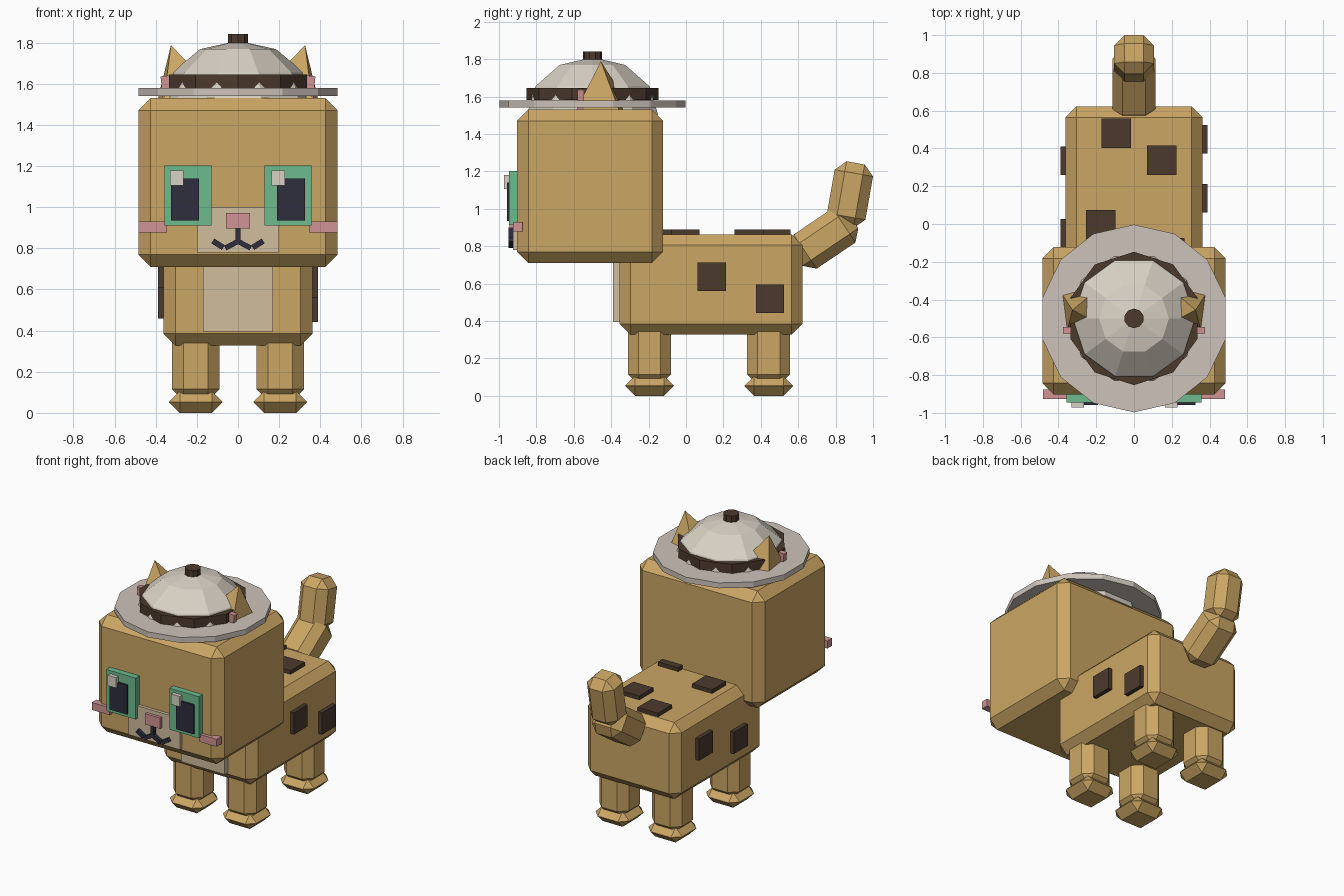
import bpy, bmesh
from math import radians, pi
from mathutils import Matrix, Vector

if "Cube" in bpy.data.objects:
    bpy.data.objects.remove(bpy.data.objects["Cube"])


def material(name, r, g, b):
    lin = [((c / 255 + 0.055) / 1.055) ** 2.4 for c in (r, g, b)]
    m = bpy.data.materials.new(name)
    m.diffuse_color = (*lin, 1)
    m.use_nodes = True
    m.node_tree.nodes["Principled BSDF"].inputs["Base Color"].default_value = m.diffuse_color
    return m


TAN = material("tan fur", 203, 166, 100)
CREAM = material("cream fur", 208, 189, 157)
BROWN = material("dark brown", 76, 58, 45)
DOME = material("pale helmet", 217, 209, 197)
BRIM = material("grey brim", 205, 195, 186)
GREEN = material("green eye", 108, 188, 143)
NAVY = material("dark navy", 46, 46, 62)
PINK = material("pink", 208, 147, 147)


def finish(name, bm, mat, matrix=Matrix()):
    bmesh.ops.transform(bm, matrix=matrix, verts=bm.verts)
    bmesh.ops.recalc_face_normals(bm, faces=bm.faces)
    me = bpy.data.meshes.new(name)
    bm.to_mesh(me)
    bm.free()
    me.materials.append(mat)
    ob = bpy.data.objects.new(name, me)
    bpy.context.collection.objects.link(ob)
    return ob


def box(name, center, size, mat, bevel=0.0, rot=Matrix()):
    bm = bmesh.new()
    bmesh.ops.create_cube(bm, size=1)
    bmesh.ops.scale(bm, vec=size, verts=bm.verts)
    if bevel:
        bmesh.ops.bevel(bm, geom=bm.edges[:], offset=bevel, segments=1,
                        affect='EDGES', clamp_overlap=True)
    return finish(name, bm, mat, Matrix.Translation(center) @ rot)


def span(name, x, y, z, mat, bevel=0.0):
    c = [(a + b) / 2 for a, b in (x, y, z)]
    s = [abs(b - a) for a, b in (x, y, z)]
    return box(name, c, s, mat, bevel)


def cone(name, center, r1, r2, depth, sides, mat, spin=0.0, rot=Matrix()):
    bm = bmesh.new()
    bmesh.ops.create_cone(bm, cap_ends=True, segments=sides, radius1=r1,
                          radius2=r2, depth=depth)
    m = Matrix.Translation(center) @ rot @ Matrix.Rotation(spin, 4, 'Z')
    return finish(name, bm, mat, m)


def rot(deg, axis):
    return Matrix.Rotation(radians(deg), 4, axis)


# Head, body and chest
span("head", (-0.485, 0.485), (-0.903, -0.122), (0.71, 1.53), TAN, 0.06)
span("body", (-0.362, 0.362), (-0.355, 0.622), (0.328, 0.863), TAN, 0.057)
span("chest_patch", (-0.17, 0.17), (-0.39, -0.34), (0.395, 0.765), CREAM)

# Legs and paws
for side, sx in (("left", -1), ("right", 1)):
    for end, y in (("front", -0.195), ("back", 0.442)):
        box(f"{end}_{side}_leg", (sx * 0.205, y, 0.24), (0.23, 0.23, 0.36), TAN, 0.055)
        box(f"{end}_{side}_paw", (sx * 0.205, y, 0.053), (0.26, 0.26, 0.106), TAN, 0.052)

# Two-part tail
box("tail_base", (0, 0.741, 0.841), (0.23, 0.22, 0.36), TAN, 0.055, rot(-56, 'X'))
box("tail_tip", (0, 0.877, 1.075), (0.21, 0.208, 0.345), TAN, 0.055, rot(-10, 'X'))

# Spots on the back and flanks
for x, y in ((-0.095, 0.48), (0.148, 0.338), (-0.175, -0.005), (0.19, -0.152)):
    box("back_spot", (x, y, 0.87), (0.156, 0.156, 0.04), BROWN)
for sx, y, z in ((1, 0.137, 0.637), (1, 0.449, 0.518), (-1, 0.335, 0.635), (-1, -0.05, 0.535)):
    box("flank_spot", (sx * 0.37, y, z), (0.04, 0.152, 0.152), BROWN)

# Muzzle and nose
span("muzzle", (-0.2, 0.2), (-0.925, -0.88), (0.78, 1.0), CREAM)
span("nose", (-0.058, 0.058), (-0.945, -0.9), (0.897, 0.973), PINK)
span("mouth_line", (-0.011, 0.011), (-0.95, -0.91), (0.82, 0.9), NAVY)

for side, sx in (("left", -1), ("right", 1)):
    # Mouth curves
    box(f"{side}_mouth_inner", (sx * 0.032, -0.93, 0.817), (0.068, 0.04, 0.025),
        NAVY, 0, rot(sx * 28, 'Y'))
    box(f"{side}_mouth_outer", (sx * 0.097, -0.93, 0.82), (0.06, 0.04, 0.027),
        NAVY, 0, rot(-sx * 32, 'Y'))
    # Eyes and cheeks
    span(f"{side}_eye", (sx * 0.13, sx * 0.358), (-0.945, -0.88), (0.912, 1.202), GREEN)
    span(f"{side}_pupil", (sx * 0.19, sx * 0.325), (-0.957, -0.9), (0.935, 1.14), NAVY)
    gx = -0.297 if sx < 0 else 0.196
    box(f"{side}_eye_glint", (gx, -0.952, 1.143), (0.066, 0.04, 0.073), DOME)
    span(f"{side}_cheek", (sx * 0.345, sx * 0.483), (-0.926, -0.875), (0.878, 0.93), PINK)
    # Ears poke through the brim, leaning outward
    axis = Vector((sx * 0.055, 0, 0.205))
    tip = Vector((sx * 0.326, -0.455, 1.788))
    depth = 0.31
    lean = rot(sx * 15, 'Y')
    cone(f"{side}_ear", tip - axis.normalized() * depth / 2, 0.15 * 2 ** 0.5, 0, depth,
         4, TAN, pi / 4 - sx * radians(8), lean)
    box(f"{side}_inner_ear", (sx * 0.335, -0.562, 1.575), (0.07, 0.035, 0.13), PINK,
        0, rot(sx * 6, 'Y'))

# Helmet dome: upper half of a flattened ball
bm = bmesh.new()
bmesh.ops.create_uvsphere(bm, u_segments=10, v_segments=6, radius=1)
bmesh.ops.delete(bm, geom=[v for v in bm.verts if v.co.z < -0.01], context='VERTS')
bmesh.ops.holes_fill(bm, edges=[e for e in bm.edges if e.is_boundary], sides=0)
finish("helmet_dome", bm, DOME, Matrix.Translation((0, -0.5, 1.5)) @ rot(90, 'Z')
       @ Matrix.Diagonal((0.37, 0.37, 0.31, 1)))

# Helmet brim, band and top button (create_cone starts with a vertex on +y)
cone("helmet_brim", (0, -0.5, 1.561), 0.497, 0.497, 0.038, 14, BRIM)
cone("helmet_band", (0, -0.5, 1.613), 0.353, 0.353, 0.064, 10, BROWN)
cone("helmet_button", (0, -0.5, 1.815), 0.052, 0.052, 0.054, 10, BROWN)
